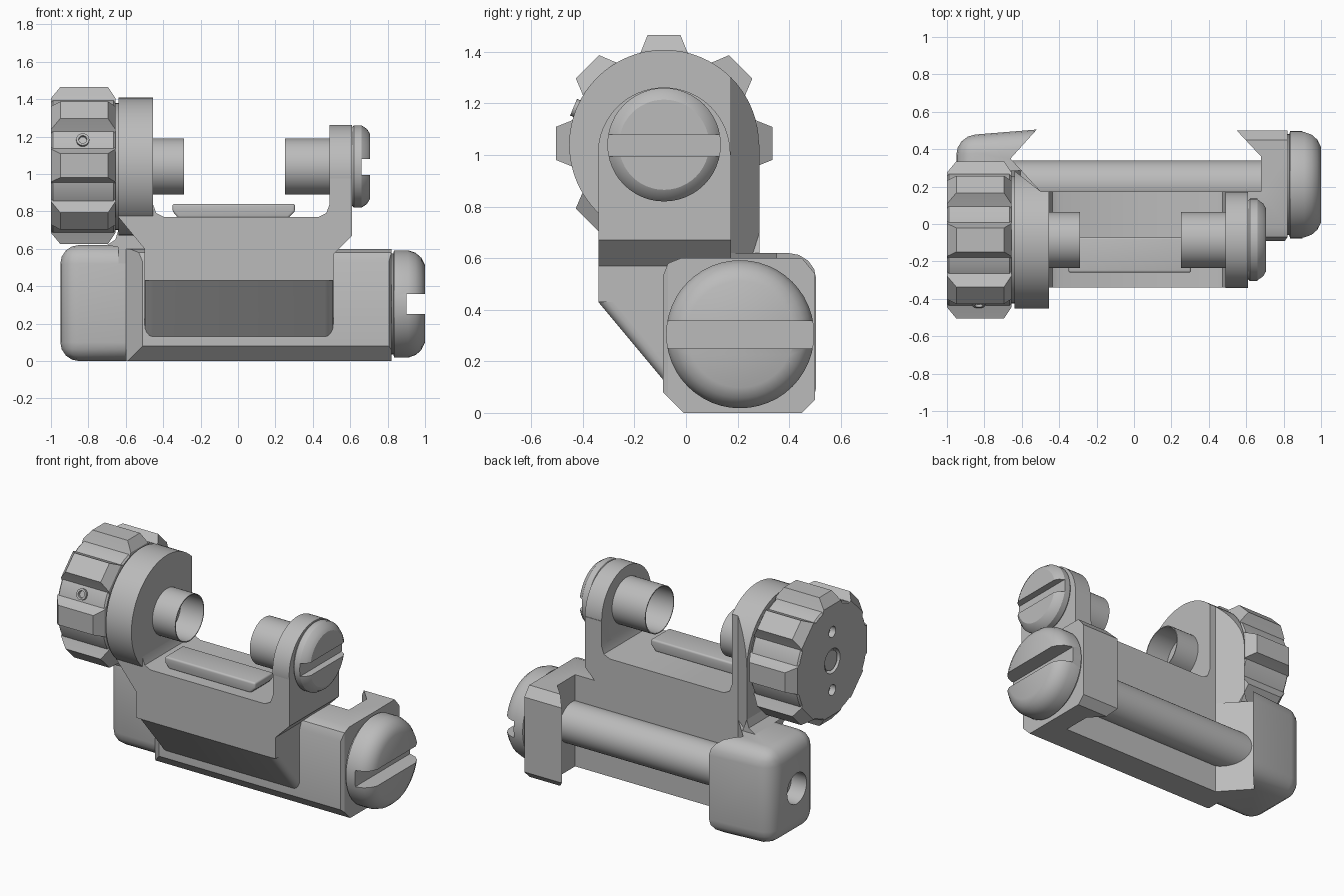
import bpy, bmesh, math
from mathutils import Matrix, Vector

if "Cube" in bpy.data.objects:
    bpy.data.objects.remove(bpy.data.objects["Cube"], do_unlink=True)

metal = bpy.data.materials.new("grey_metal")
metal.use_nodes = True
GREY = (0.5, 0.5, 0.5, 1)
metal.diffuse_color = GREY
metal.node_tree.nodes["Principled BSDF"].inputs["Base Color"].default_value = GREY


def finish(name, bm):
    bmesh.ops.recalc_face_normals(bm, faces=bm.faces[:])
    mesh = bpy.data.meshes.new(name)
    bm.to_mesh(mesh)
    bm.free()
    mesh.materials.append(metal)
    ob = bpy.data.objects.new(name, mesh)
    bpy.context.scene.collection.objects.link(ob)
    return ob


def prism(name, points, axis, lo, hi, bevel=0, pick=None):
    """Extrude a 2D outline along an axis; optionally round chosen edges."""
    def place(p, d):
        return {"x": (d, *p), "y": (p[0], d, p[1]), "z": (*p, d)}[axis]
    bm = bmesh.new()
    a = [bm.verts.new(place(p, lo)) for p in points]
    b = [bm.verts.new(place(p, hi)) for p in points]
    bm.faces.new(a)
    bm.faces.new(b)
    for i in range(len(a)):
        j = (i + 1) % len(a)
        bm.faces.new((a[i], a[j], b[j], b[i]))
    if bevel:
        edges = [e for e in bm.edges if pick is None or pick(e)]
        bmesh.ops.bevel(bm, geom=edges, offset=bevel, segments=4, profile=0.5,
                        affect="EDGES", clamp_overlap=True)
    return finish(name, bm)


def lathe(name, profile, y, z, sides=48, hollow=False, turn=None):
    """Revolve (x, radius) points about an x-parallel axis."""
    bm = bmesh.new()
    angles = [math.tau * i / sides for i in range(sides)]
    rings = [[bm.verts.new((x, r * math.cos(t), r * math.sin(t))) for t in angles]
             for x, r in profile]
    pairs = list(zip(rings, rings[1:]))
    if hollow:
        pairs.append((rings[-1], rings[0]))
    else:
        bm.faces.new(rings[0])
        bm.faces.new(rings[-1])
    for a, b in pairs:
        for i in range(sides):
            j = (i + 1) % sides
            bm.faces.new((a[i], a[j], b[j], b[i]))
    if turn:
        bm.transform(turn)
    bm.transform(Matrix.Translation((0, y, z)))
    return finish(name, bm)


def boolean(ob, cutter, operation="DIFFERENCE"):
    mod = ob.modifiers.new("cut", "BOOLEAN")
    mod.object, mod.operation, mod.solver = cutter, operation, "EXACT"
    bpy.context.view_layer.objects.active = ob
    bpy.ops.object.modifier_apply(modifier=mod.name)
    bpy.data.objects.remove(cutter, do_unlink=True)


def rect(a0, b0, a1, b1):
    return [(a0, b0), (a1, b0), (a1, b1), (a0, b1)]


AY, AZ = -0.085, 1.04      # upper axis
RY, RZ = 0.21, 0.305       # clamp bolt axis
BACK = 0.175

# Base with right clamp jaw: chamfered section trimmed to its plan
base = prism("base_and_right_jaw",
             [(-0.09, 0.08), (-0.01, 0), (0.45, 0), (0.5, 0.05), (0.5, 0.54),
              (0.45, 0.6), (-0.02, 0.6), (-0.07, 0.58), (-0.09, 0.53)], "x", -0.62, 0.82)
plan = [(-0.6, 0), (-0.5, -0.1), (0.8, -0.1), (0.82, -0.07), (0.82, 0.51), (0.54, 0.51),
        (0.68, 0.36), (0.68, BACK), (-0.6, BACK)]
boolean(base, prism("plan", plan, "z", -0.1, 0.8), "INTERSECT")

# Left clamp jaw with rounded outer end and bolt hole
jaw = prism("left_jaw",
            [(-0.95, 0), (-0.56, 0), (-0.5, 0.1), (-0.5, BACK), (-0.66, 0.35),
             (-0.52, 0.505), (-0.95, 0.47)], "z", 0, 0.62, 0.1,
            lambda e: any(v.co.x < -0.9 for v in e.verts))
boolean(jaw, lathe("hole", [(-1, 0.1), (-0.84, 0.1)], RY, RZ))

# Upper body with the lower parts of both ears
prism("upper_body",
      [(-0.5, 0.43), (0.51, 0.43), (0.51, 0.57), (0.61, 0.67), (0.61, 1), (0.49, 1),
       (0.49, 0.84), (0.472, 0.79), (0.43, 0.77), (-0.395, 0.77), (-0.437, 0.79),
       (-0.455, 0.84), (-0.455, AZ), (-0.64, AZ), (-0.64, 0.77), (-0.5, 0.6)],
      "y", -0.34, BACK)

# Sloping belly under the body
prism("belly", [(-0.34, 0.5), (-0.34, 0.43), (-0.09, 0.13), (0, 0.13), (0, 0.5)],
      "x", -0.5, 0.51, 0.06,
      lambda e: max(v.co.y for v in e.verts) < -0.05
      and abs(e.verts[0].co.y - e.verts[1].co.y) > 0.1)

# Ears: the left disc is cut off obliquely at the back
lathe("right_ear", [(0.49, 0.257), (0.61, 0.257)], AY, 1.005, 64)
ear_plan = [(-0.64, -0.5), (-0.455, -0.5), (-0.455, BACK), (-0.5, BACK), (-0.64, 0.285)]
ear = lathe("left_ear", [(-0.66, 0.368), (-0.44, 0.368)], AY, AZ, 64)
boolean(ear, prism("plan", ear_plan, "z", 0.5, 1.5), "INTERSECT")
prism("left_post", [(-0.64, 0), (-0.5, 0), (-0.5, BACK), (-0.64, 0.285)], "z", 0.3, AZ)
prism("post_fillet", [(-0.64, 0.7), (-0.655, 0.65), (-0.7, 0.62), (-0.6, 0.6)],
      "y", 0.0, 0.285)

# Raised bar between the ears
prism("centre_bar", [(-0.35, 0.84), (0.305, 0.84), (0.305, 0.8), (0.27, 0.765),
                     (-0.32, 0.765), (-0.35, 0.8)], "y", -0.26, -0.07, 0.012)

# Clamp rod and its slotted screw
lathe("clamp_rod", [(-0.7, 0.13), (0.7, 0.13)], RY, RZ)
screw = lathe("clamp_screw", [(0.8, 0.27), (0.83, 0.27), (0.835, 0.287), (0.91, 0.287),
                              (0.95, 0.273), (0.98, 0.247), (1, 0.207)], RY, RZ)
boolean(screw, prism("slot", rect(-0.2, 0.25, 0.7, 0.357), "x", 0.9, 1.1))

# Upper pivot screw and the two hollow barrels
pivot = lathe("pivot_screw", [(0.6, 0.2), (0.62, 0.22), (0.66, 0.22), (0.69, 0.2),
                              (0.705, 0.175)], AY, AZ)
boolean(pivot, prism("slot", rect(-0.5, 0.995, 0.3, 1.08), "x", 0.66, 0.8))
for name, x0, x1 in (("right_barrel", 0.25, 0.5), ("left_barrel", -0.47, -0.29)):
    lathe(name, [(x0, 0.15), (x1, 0.15), (x1, 0.144), (x0, 0.144)], AY, AZ, hollow=True)

# Adjustment knob with recesses in its outer face
lathe("knob_collar", [(-0.67, 0.34), (-0.63, 0.34)], AY, AZ)
knob = lathe("knob", [(-1, 0.355), (-0.99, 0.365), (-0.665, 0.365), (-0.655, 0.355)], AY, AZ)
for dz, r in ((0, 0.08), (0.19, 0.035), (-0.19, 0.035)):
    boolean(knob, lathe("recess", [(-1.1, r), (-0.96, r)], AY, AZ + dz, 24))
lathe("knob_hub", [(-0.99, 0.065), (-0.94, 0.065)], AY, AZ, 32)

# Eight tapered grip lugs around the knob
bm = bmesh.new()
for k in range(8):
    spin = Matrix.Translation((0, AY, AZ + 0.005)) @ Matrix.Rotation(math.tau * k / 8, 4, "X")
    rings = []
    for x0, x1, half, r in ((-1, -0.655, 0.1, 0.335), (-1, -0.655, 0.088, 0.36),
                            (-0.95, -0.695, 0.064, 0.42)):
        rings.append([bm.verts.new(spin @ Vector((x, y, r)))
                      for x, y in rect(x0, -half, x1, half)])
    bm.faces.new(rings[0])
    bm.faces.new(rings[-1])
    for a, b in zip(rings, rings[1:]):
        for i in range(4):
            j = (i + 1) % 4
            bm.faces.new((a[i], a[j], b[j], b[i]))
finish("knob_lugs", bm)

# Small set pin on the front of the knob
aim = Matrix.Rotation(math.radians(-22.5), 4, "X") @ Matrix.Rotation(-math.pi / 2, 4, "Z")
pin = lathe("knob_set_pin", [(0.33, 0.035), (0.38, 0.035), (0.38, 0.022), (0.365, 0.02)],
            AY, AZ, 20, turn=Matrix.Translation((-0.83, 0, 0)) @ aim)

# Smooth round surfaces, keep edges crisp
for ob in bpy.context.scene.collection.objects:
    if ob.type == "MESH" and metal.name in ob.data.materials:
        bpy.ops.object.select_all(action="DESELECT")
        ob.select_set(True)
        bpy.context.view_layer.objects.active = ob
        bpy.ops.object.shade_smooth_by_angle(angle=math.radians(30))
